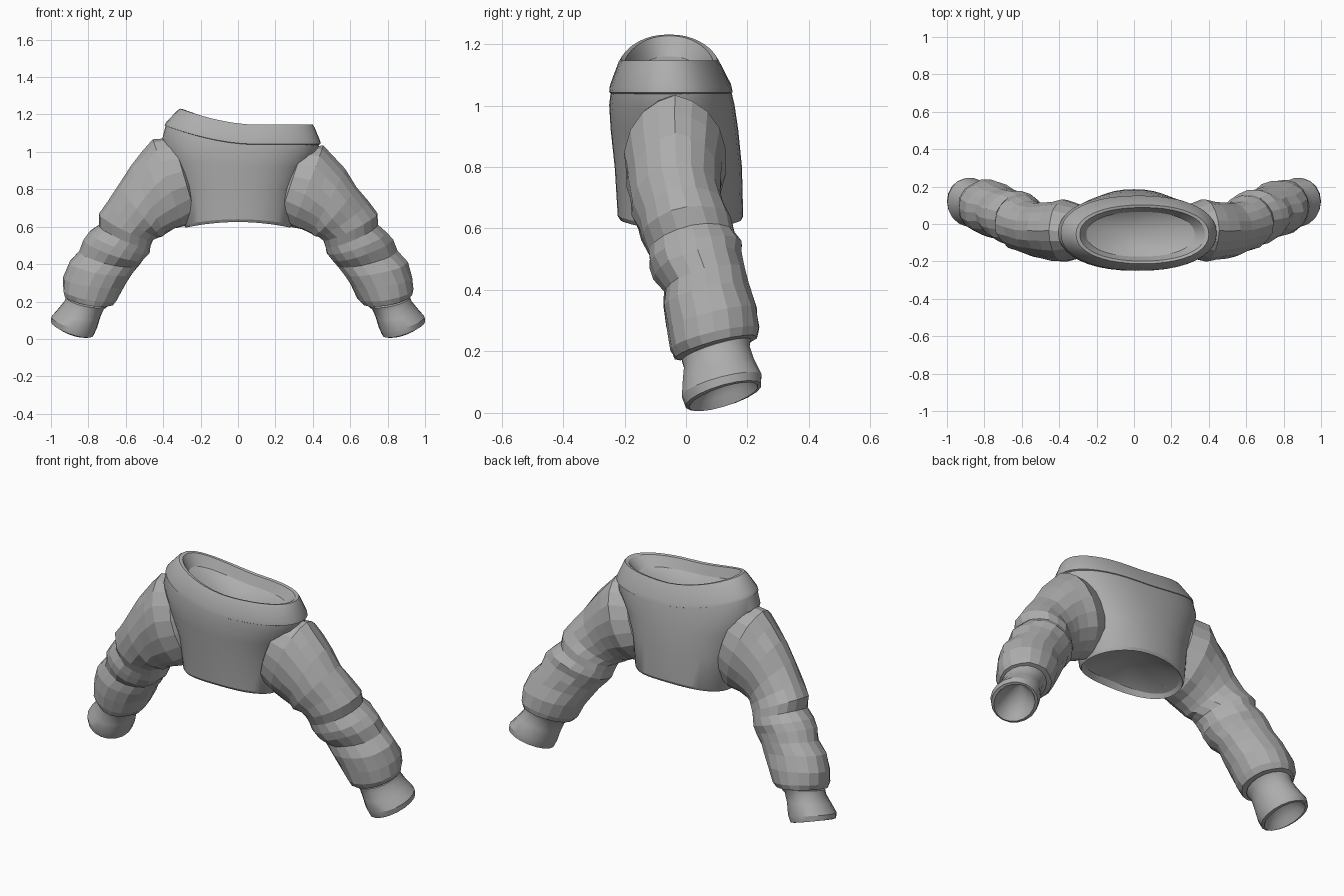
import bpy, bmesh, math, random
from mathutils import Vector

random.seed(4)
grey = bpy.data.materials.new("grey_cloth")
grey.diffuse_color = (0.42, 0.42, 0.42, 1)


def loft(name, rings, start_tip, end_tip, smooth):
    """Skin a list of point rings and close each end with a fan to a tip."""
    bm = bmesh.new()
    loops = [[bm.verts.new(p) for p in r] for r in rings]
    n = len(loops[0])
    for a, b in zip(loops, loops[1:]):
        for i in range(n):
            j = (i + 1) % n
            bm.faces.new((a[i], a[j], b[j], b[i]))
    for loop, tip in ((loops[0], start_tip), (loops[-1], end_tip)):
        t = bm.verts.new(tip)
        for i in range(n):
            bm.faces.new((loop[i], loop[(i + 1) % n], t))
    bmesh.ops.recalc_face_normals(bm, faces=bm.faces)
    me = bpy.data.meshes.new(name)
    bm.to_mesh(me)
    bm.free()
    me.materials.append(grey)
    ob = bpy.data.objects.new(name, me)
    bpy.context.collection.objects.link(ob)
    if smooth:
        bpy.context.view_layer.objects.active = ob
        ob.select_set(True)
        bpy.ops.object.shade_smooth_by_angle(angle=math.radians(28))
        ob.select_set(False)
    return ob


def oval(z, cx, hx, y0, y1, lift, sag=0.0, n=40, power=2.2):
    """Flat oval ring; lift raises the -x side, sag lowers both sides."""
    pts = []
    for i in range(n):
        a = 2 * math.pi * i / n
        c, s = math.cos(a), math.sin(a)
        u = math.copysign(abs(c) ** (2 / power), c)
        v = math.copysign(abs(s) ** (2 / power), s)
        dz = lift * max(0, 0.12 - u) ** 1.7 / 1.12 ** 1.7 - sag * u * u
        pts.append((cx + hx * u, (y0 + y1) / 2 + (y1 - y0) / 2 * v, z + dz))
    return pts


# torso, with a recessed fan under the hem
torso = [
    oval(0.655, 0, 0.265, -0.195, 0.16, 0, 0.04),
    oval(0.625, 0, 0.28, -0.212, 0.178, 0, 0.03),
    oval(0.640, 0, 0.29, -0.222, 0.186, 0, 0.03),
    oval(0.80, 0, 0.315, -0.232, 0.182, 0),
    oval(0.92, 0, 0.37, -0.245, 0.17, 0.03),
    oval(1.00, 0.01, 0.415, -0.25, 0.158, 0.07),
    oval(1.042, 0.023, 0.41, -0.245, 0.148, 0.10),
]
loft("torso", torso, (0, -0.02, 0.74), (0, -0.05, 1.0), True)

# neckband, with a bowl-shaped fan inside
neckband = [
    oval(1.03, 0.023, 0.39, -0.23, 0.13, 0.10),
    oval(1.042, 0.025, 0.417, -0.25, 0.152, 0.10),
    oval(1.06, 0.027, 0.412, -0.248, 0.148, 0.098),
    oval(1.13, 0.042, 0.368, -0.222, 0.112, 0.09),
    oval(1.146, 0.045, 0.355, -0.212, 0.102, 0.085),
    oval(1.142, 0.045, 0.335, -0.198, 0.088, 0.085),
    oval(1.09, 0.035, 0.29, -0.175, 0.065, 0.07),
]
loft("neckband", neckband, (0, -0.05, 0.98), (0, -0.055, 1.01), True)

# sleeve rings: outer x, z / inner x, z / y range
SLEEVE = [
    (0.35, 1.03, 0.22, 0.64, -0.18, 0.10),
    (0.455, 1.03, 0.29, 0.60, -0.20, 0.13),
    (0.51, 0.97, 0.34, 0.585, -0.195, 0.12),
    (0.57, 0.905, 0.39, 0.565, -0.185, 0.115),
    (0.635, 0.815, 0.41, 0.55, -0.175, 0.11),
    (0.70, 0.735, 0.43, 0.545, -0.155, 0.125),
    (0.745, 0.67, 0.455, 0.53, -0.145, 0.15),
    (0.745, 0.61, 0.465, 0.495, -0.12, 0.16),
    (0.795, 0.57, 0.475, 0.46, -0.12, 0.18),
    (0.825, 0.53, 0.50, 0.425, -0.105, 0.18),
    (0.85, 0.47, 0.53, 0.395, -0.07, 0.19),
    (0.905, 0.41, 0.56, 0.35, -0.075, 0.205),
    (0.935, 0.33, 0.60, 0.29, -0.062, 0.23),
    (0.938, 0.265, 0.64, 0.215, -0.05, 0.237),
    (0.93, 0.235, 0.665, 0.19, -0.035, 0.23),
]
CUFF = [
    (0.92, 0.225, 0.69, 0.185, -0.015, 0.212),
    (0.928, 0.20, 0.715, 0.165, -0.008, 0.208),
    (0.96, 0.16, 0.735, 0.12, -0.012, 0.222),
    (0.998, 0.118, 0.753, 0.06, -0.015, 0.247),
    (1.0, 0.092, 0.772, 0.02, -0.002, 0.246),
    (0.985, 0.085, 0.79, 0.02, 0.01, 0.235),
    (0.96, 0.11, 0.80, 0.055, 0.028, 0.215),
]


def sleeve_ring(row, side, index, wobble, n=18):
    ox, oz, ix, iz, y0, y1 = row
    if side < 0:                       # raised shoulder on one side
        oz += 0.045 * max(0, 1 - index / 5)
    mid = Vector(((ox + ix) / 2, (y0 + y1) / 2, (oz + iz) / 2))
    a = Vector(((ox - ix) / 2, 0, (oz - iz) / 2))
    b = Vector((0, (y1 - y0) / 2, 0.034 * min(1, index / 8)))
    pts = []
    for i in range(n):
        t = 2 * math.pi * i / n
        k = 1 + random.uniform(-wobble, wobble)
        p = mid + (a * math.cos(t) + b * math.sin(t)) * k
        pts.append((p.x * side, p.y, p.z))
    return pts


for side, label in ((1, "right"), (-1, "left")):
    rows = [sleeve_ring(r, side, i, 0.03) for i, r in enumerate(SLEEVE)]
    loft(label + "_sleeve", rows, (0.2 * side, -0.04, 0.84),
         (0.81 * side, 0.1, 0.2), False)
    rows = [sleeve_ring(r, side, 15 + i, 0) for i, r in enumerate(CUFF)]
    loft(label + "_cuff", rows, (0.79 * side, 0.095, 0.24),
         (0.83 * side, 0.105, 0.18), True)
